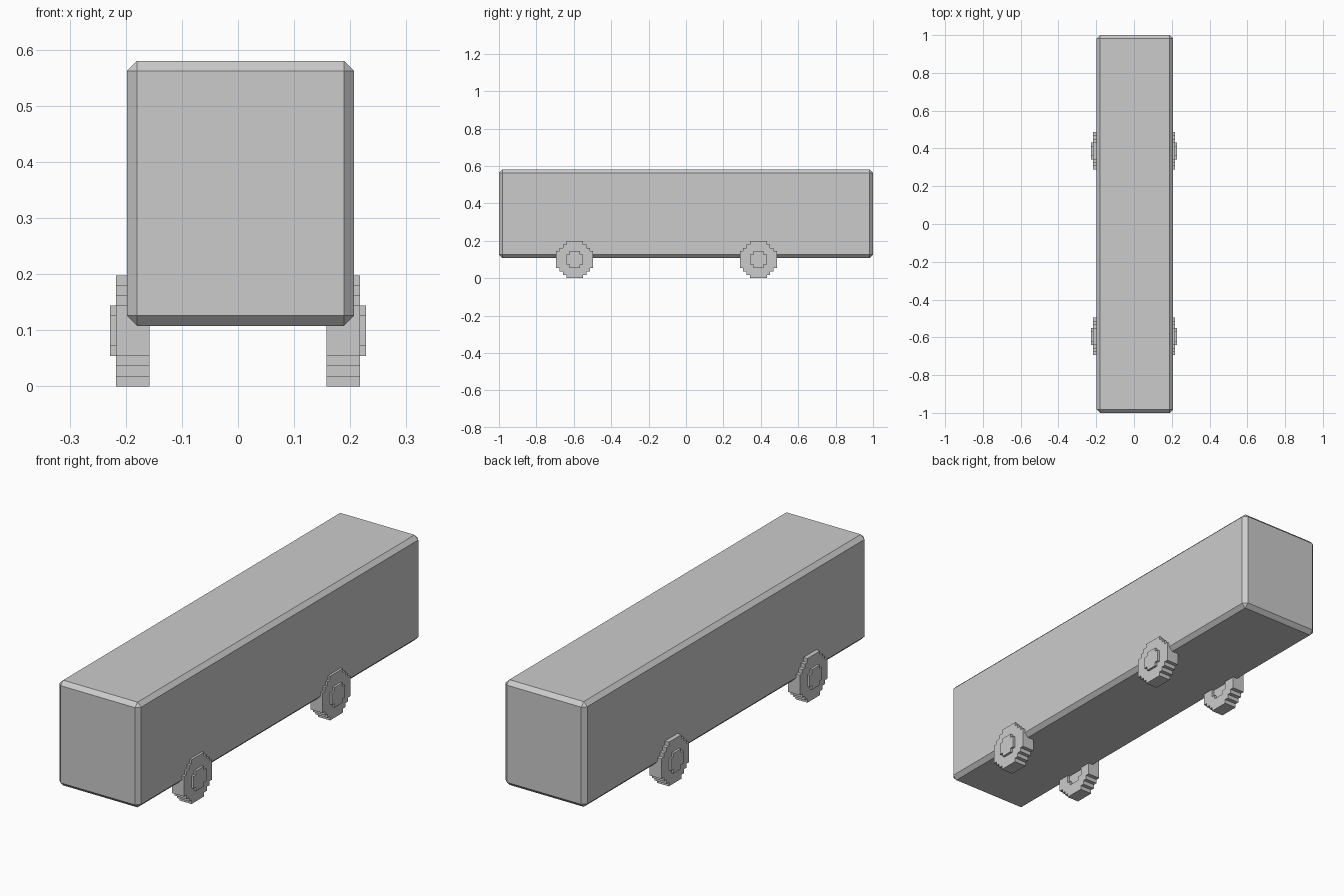
import bpy, bmesh
from mathutils import Vector

if "Cube" in bpy.data.objects:
    bpy.data.objects.remove(bpy.data.objects["Cube"])

V = 0.018                      # size of one wheel step
RIM = [5, 7, 9, 11, 11, 11, 11, 11, 9, 7, 5]   # cells per wheel row


def finish(bm, name):
    bmesh.ops.recalc_face_normals(bm, faces=bm.faces)
    me = bpy.data.meshes.new(name)
    bm.to_mesh(me)
    bm.free()
    ob = bpy.data.objects.new(name, me)
    bpy.context.collection.objects.link(ob)
    return ob


# Body: long box with a single chamfer on every edge
def make_body():
    bm = bmesh.new()
    bmesh.ops.create_cube(bm, size=1)
    for v in bm.verts:
        v.co = Vector((v.co.x * 0.405 + 0.0045, v.co.y * 2, v.co.z * 0.472 + 0.344))
    bmesh.ops.bevel(bm, geom=bm.edges[:], offset=V, segments=1, affect='EDGES')
    return finish(bm, "body")


# Wheel: stepped disc with a raised hub outside and a matching recess inside
def make_wheel(name, side, y):
    bm = bmesh.new()
    inner, outer, push = 0.158, 0.2175, 0.0105
    for row, width in enumerate(RIM):
        for i in range(width):
            a, b = (i - width / 2) * V, row * V
            bm.faces.new([bm.verts.new((inner, a + p * V, b + q * V))
                          for p, q in ((0, 0), (1, 0), (1, 1), (0, 1))])
    bmesh.ops.remove_doubles(bm, verts=bm.verts, dist=1e-4)
    inside = bm.faces[:]
    ext = bmesh.ops.extrude_face_region(bm, geom=inside, use_keep_orig=True)["geom"]
    for v in ext:
        if isinstance(v, bmesh.types.BMVert):
            v.co.x = outer

    def in_hub(f, x):
        c = f.calc_center_median()
        dy, dz = abs(c.y) / V, abs(c.z - 5.5 * V) / V
        return abs(c.x - x) < 1e-4 and dy < 2.5 and dz < 2.5 and dy + dz < 3.5

    for x in (outer, inner):
        hub = [f for f in bm.faces if in_hub(f, x)]
        res = bmesh.ops.extrude_face_region(bm, geom=hub)["geom"]
        bmesh.ops.delete(bm, geom=[f for f in hub if f.is_valid], context='FACES')
        for v in res:
            if isinstance(v, bmesh.types.BMVert):
                v.co.x += push
    bmesh.ops.dissolve_limit(bm, angle_limit=0.01, verts=bm.verts, edges=bm.edges)
    for v in bm.verts:
        v.co.x *= side
        v.co.y += y
    return finish(bm, name)


make_body()
for side, s in ((-1, "left"), (1, "right")):
    for y, end in ((-0.595, "front"), (0.387, "rear")):
        make_wheel(f"{end}_{s}_wheel", side, y)
